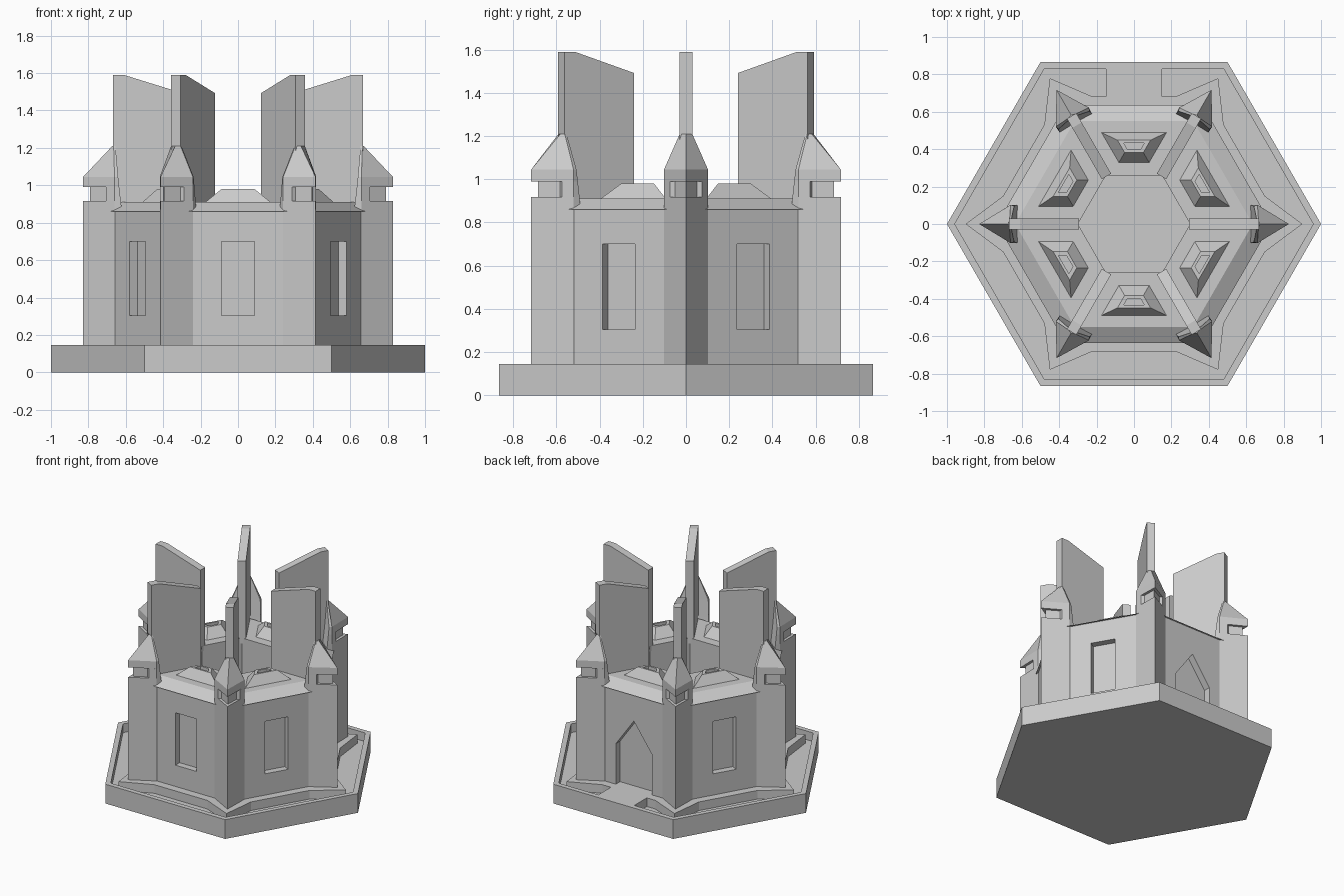
import bpy, bmesh, math
from mathutils import Matrix

if "Cube" in bpy.data.objects:
    bpy.data.objects.remove(bpy.data.objects["Cube"])

C30 = math.cos(math.radians(30))


def loft(name, rings, cap=True, turn=0):
    """Skin matching rings of (x, y, z); cap the ends or close into a loop."""
    bm = bmesh.new()
    vs = [[bm.verts.new(p) for p in r] for r in rings]
    n = len(rings[0])
    pairs = list(zip(vs, vs[1:])) + ([] if cap else [(vs[-1], vs[0])])
    for a, b in pairs:
        for i in range(n):
            j = (i + 1) % n
            bm.faces.new((a[i], a[j], b[j], b[i]))
    if cap:
        bm.faces.new(vs[0])
        bm.faces.new(vs[-1])
    bmesh.ops.recalc_face_normals(bm, faces=bm.faces)
    bmesh.ops.rotate(bm, verts=bm.verts, matrix=Matrix.Rotation(math.radians(turn), 3, 'Z'))
    me = bpy.data.meshes.new(name)
    bm.to_mesh(me)
    bm.free()
    ob = bpy.data.objects.new(name, me)
    bpy.context.collection.objects.link(ob)
    return ob


def six(name, rings, cap=True, start=0):
    for k in range(6):
        loft(f"{name}_{k + 1}", rings, cap, start + 60 * k)


def at(pts, z):
    return [(x, y, z) for x, y in pts]


def hexa(apothem, z):
    r = apothem / C30
    return [(r * math.cos(math.radians(60 * k)), r * math.sin(math.radians(60 * k)), z) for k in range(6)]


def sym(half):
    """Mirror a half outline across the x axis, its first point lying on the axis."""
    return half + [(x, -y) for x, y in reversed(half) if y]


# base slab, outer rim of the moat, plinth under the walls, walkway to the door
loft("base_slab", [hexa(C30, 0), hexa(C30, 0.08)])
loft("moat_rim", [hexa(C30, 0.08), hexa(C30, 0.145), hexa(0.83, 0.145), hexa(0.83, 0.08)], cap=False)
star = []
for k in range(6):
    a = math.radians(60 * k)
    for x, y in ((0.70, -0.149), (0.90, 0), (0.70, 0.149)):
        star.append((x * math.cos(a) - y * math.sin(a), x * math.sin(a) + y * math.cos(a)))
loft("plinth", [at(star, 0.08), at(star, 0.145)])
path = [(-0.15, 0.66), (0.15, 0.66), (0.15, 0.84), (-0.15, 0.84)]
loft("walkway", [at(path, 0.08), at(path, 0.145)])

# hexagonal walls with sloped eave, flat roof and open central well
walls = loft("walls", [hexa(0.621, 0.12), hexa(0.621, 0.86), hexa(0.635, 0.86), hexa(0.55, 0.91),
                       hexa(0.26, 0.91), hexa(0.26, 0.15)])

# window and door recesses
win = [(-0.087, 0.305), (0.087, 0.305), (0.087, 0.70), (-0.087, 0.70)]
door = [(-0.15, 0.145), (0.15, 0.145), (0.15, 0.45), (0, 0.66), (-0.15, 0.45)]
for k in range(6):
    turn = 30 + 60 * k
    shape = door if turn == 90 else win
    cut = loft("recess_cutter", [[(x, y, z) for y, z in shape] for x in (0.571, 0.75)], turn=turn)
    cut.hide_render = True
    mod = walls.modifiers.new("recess", 'BOOLEAN')
    mod.operation = 'DIFFERENCE'
    mod.solver = 'EXACT'
    mod.object = cut
    bpy.context.view_layer.objects.active = walls
    bpy.ops.object.modifier_apply(modifier=mod.name)
    bpy.data.objects.remove(cut)

# pointed corner pillars with a slotted neck
shaft = sym([(0.828, 0), (0.66, 0.102), (0.60, 0.102)])
six("corner_pillar", [at(shaft, 0.12), at(shaft, 0.86)])
upper = sym([(0.828, 0), (0.66, 0.102), (0.62, 0.10)])
upper2 = sym([(0.828, 0), (0.66, 0.102), (0.627, 0.10)])
six("pillar_head", [at(upper, 0.86), at(upper2, 0.917)])
neck = sym([(0.79, 0), (0.705, 0.052), (0.705, 0.075), (0.66, 0.102), (0.627, 0.10)])
neck2 = sym([(0.79, 0), (0.705, 0.052), (0.705, 0.075), (0.66, 0.102), (0.635, 0.098)])
six("pillar_neck", [at(neck, 0.917), at(neck2, 0.99)])
cap1 = sym([(0.828, 0), (0.66, 0.102), (0.635, 0.098)])
cap2 = sym([(0.828, 0), (0.66, 0.102), (0.641, 0.096)])
tip = sym([(0.672, 0), (0.665, 0.029), (0.655, 0.029)])
six("pillar_cap", [at(cap1, 0.99), at(cap2, 1.045), at(tip, 1.21)])

# tall radial fins
fin = [(0.294, 0.87), (0.667, 0.87), (0.667, 1.59), (0.61, 1.59), (0.294, 1.492)]
six("fin", [[(x, y, z) for x, z in fin] for y in (-0.029, 0.029)])


# hollow-topped roof vents between the fins
def trap(x0, w0, x1, w1, z):
    return [(x0, -w0, z), (x1, -w1, z), (x1, w1, z), (x0, w0, z)]


six("roof_vent", [trap(0.325, 0.083, 0.492, 0.18, 0.905), trap(0.382, 0.05, 0.448, 0.088, 0.98),
                  trap(0.397, 0.034, 0.434, 0.056, 0.98), trap(0.397, 0.034, 0.434, 0.056, 0.93)], start=30)
